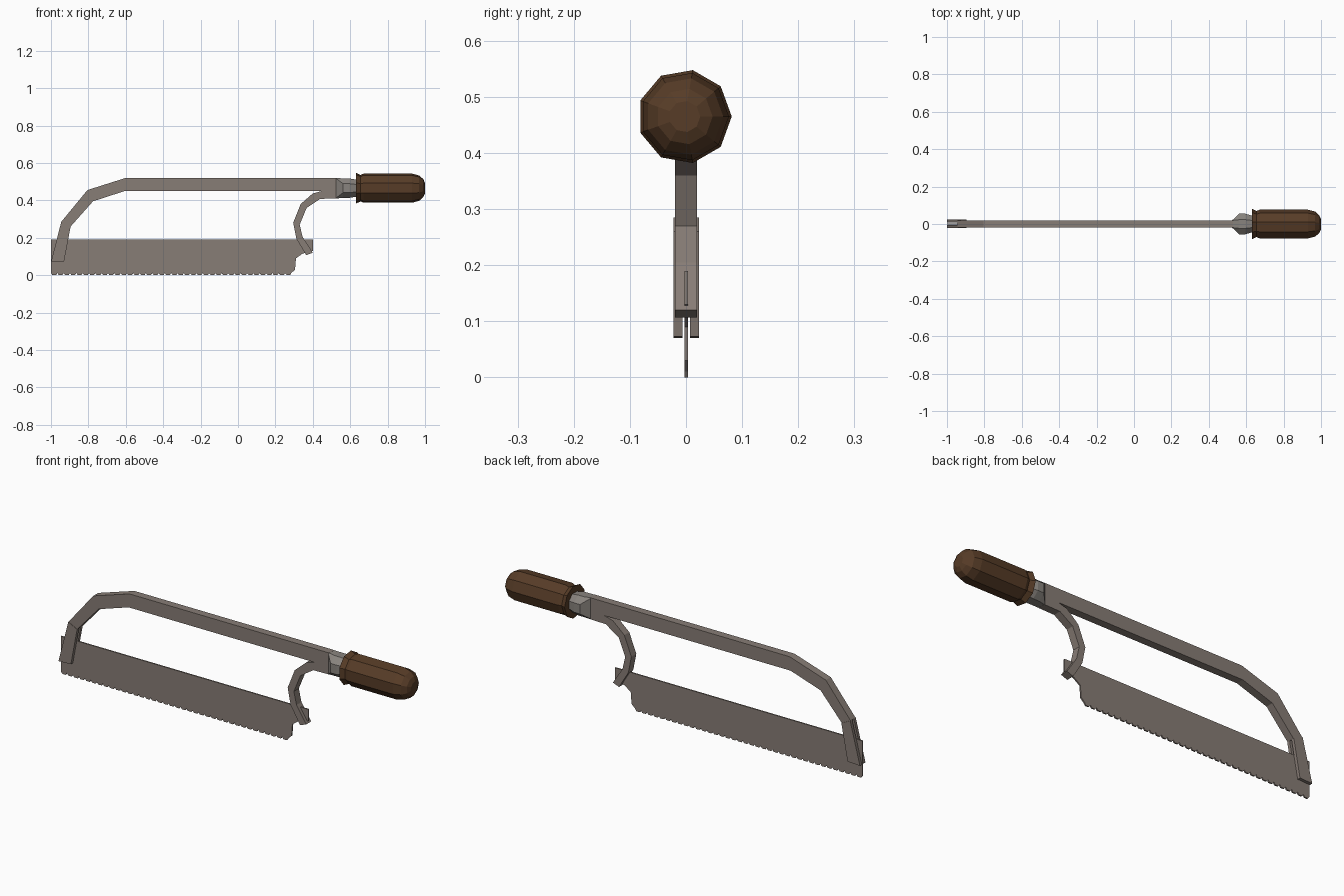
import bpy, bmesh, math

if "Cube" in bpy.data.objects:
    bpy.data.objects.remove(bpy.data.objects["Cube"])


def material(name, rgb):
    m = bpy.data.materials.new(name)
    m.diffuse_color = (*rgb, 1)
    m.use_nodes = True
    m.node_tree.nodes["Principled BSDF"].inputs["Base Color"].default_value = m.diffuse_color
    return m


steel = material("warm_grey_steel", (0.245, 0.205, 0.18))
ferrule_steel = material("grey_ferrule_steel", (0.25, 0.23, 0.21))
wood = material("dark_brown_wood", (0.095, 0.045, 0.02))


def finish(name, bm, mat):
    bmesh.ops.recalc_face_normals(bm, faces=bm.faces)
    me = bpy.data.meshes.new(name)
    bm.to_mesh(me)
    bm.free()
    me.materials.append(mat)
    ob = bpy.data.objects.new(name, me)
    bpy.context.collection.objects.link(ob)
    return ob


def prism(name, outline, y0, y1, mat):
    """Extrude an XZ outline along y."""
    bm = bmesh.new()
    face = bm.faces.new([bm.verts.new((x, y0, z)) for x, z in outline])
    ext = bmesh.ops.extrude_face_region(bm, geom=[face])["geom"]
    verts = [v for v in ext if isinstance(v, bmesh.types.BMVert)]
    bmesh.ops.translate(bm, vec=(0, y1 - y0, 0), verts=verts)
    return finish(name, bm, mat)


def loft(name, rings, mat):
    """Skin a list of equal-length rings and cap both ends."""
    bm = bmesh.new()
    loops = [[bm.verts.new(p) for p in ring] for ring in rings]
    n = len(loops[0])
    for a, b in zip(loops, loops[1:]):
        for i in range(n):
            j = (i + 1) % n
            bm.faces.new((a[i], a[j], b[j], b[i]))
    bm.faces.new(loops[0])
    bm.faces.new(loops[-1])
    return finish(name, bm, mat)


# Bow frame with the curved strap that holds the rear of the blade
frame = [(-0.945, 0.285), (-0.805, 0.455), (-0.6, 0.52), (0.53, 0.52),
         (0.53, 0.41), (0.44, 0.408), (0.367, 0.36), (0.33, 0.27),
         (0.345, 0.205), (0.4, 0.12), (0.365, 0.107), (0.312, 0.195),
         (0.295, 0.28), (0.335, 0.38), (0.4, 0.437), (0.45, 0.45),
         (-0.605, 0.45), (-0.775, 0.395), (-0.895, 0.26)]
prism("bow_frame", frame, -0.02, 0.02, steel)

# Forked front end gripping the blade
prong = [(-0.945, 0.285), (-0.895, 0.26), (-0.93, 0.073), (-1.0, 0.07)]
prism("front_prong", prong, -0.022, -0.006, steel)
prism("back_prong", prong, 0.007, 0.023, steel)

# Blade with a toothed lower edge and a notched heel
blade = [(-1.0, 0.19), (0.4, 0.19), (0.4, 0.13), (0.345, 0.115),
         (0.31, 0.09), (0.305, 0.03)]
teeth, start, end = 38, 0.285, -1.0
pitch = (end - start) / teeth
for i in range(teeth):
    x = start + i * pitch
    blade += [(x, 0.011), (x + 0.2 * pitch, 0.0), (x + 0.75 * pitch, 0.0)]
blade.append((end, 0.011))
prism("saw_blade", blade, -0.003, 0.004, steel)

# Eight-sided ferrule: x, half width, half height, side half height, top half width
CZ = 0.465
rings = []
for x, hy, hz, sz, ty in [(0.525, 0.02, 0.055, 0.052, 0.019),
                          (0.562, 0.055, 0.052, 0.024, 0.023),
                          (0.595, 0.055, 0.052, 0.024, 0.023),
                          (0.64, 0.042, 0.044, 0.019, 0.018)]:
    pts = [(hy, -sz), (hy, sz), (ty, hz), (-ty, hz),
           (-hy, sz), (-hy, -sz), (-ty, -hz), (ty, -hz)]
    rings.append([(x, y, CZ + z) for y, z in pts])
loft("ferrule", rings, ferrule_steel)

# Nine-sided wooden handle with a flared collar and rounded butt
rings = []
for x, r in [(0.63, 0.084), (0.655, 0.072), (0.672, 0.079), (0.93, 0.079),
             (0.968, 0.069), (0.99, 0.05), (1.0, 0.028)]:
    rings.append([(x, -0.0025 + r * math.cos(math.tau * k / 9),
                   CZ + r * math.sin(math.tau * k / 9)) for k in range(9)])
loft("handle", rings, wood)
